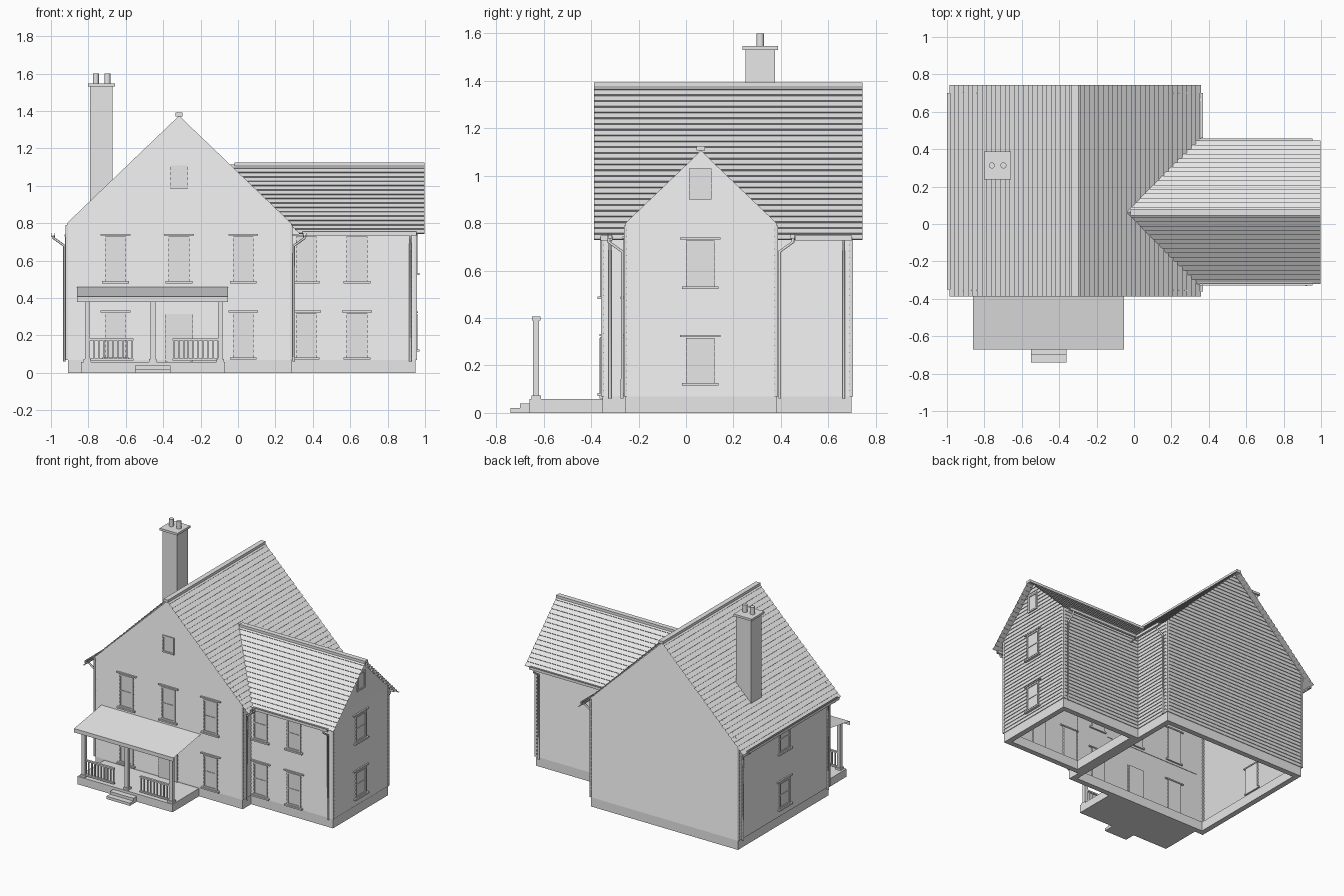
import bpy, bmesh
from mathutils import Vector as V

cube = bpy.data.objects.get("Cube")
if cube:
    bpy.data.objects.remove(cube, do_unlink=True)

grey = bpy.data.materials.new("plain_grey")
grey.use_nodes = True
grey.diffuse_color = (0.8, 0.8, 0.8, 1)
grey.node_tree.nodes["Principled BSDF"].inputs["Base Color"].default_value = (0.8, 0.8, 0.8, 1)

X, Y, Z = V((1, 0, 0)), V((0, 1, 0)), V((0, 0, 1))
RX, RY = -0.315, 0.063            # ridge lines of house and wing
MAIN_Z, WING_Z, PITCH = 1.385, 1.115, 0.985
X0, X1, XW = -0.915, 0.285, 0.95  # wall planes across
Y0, Y1 = -0.352, 0.697            # house front and back
W0, W1 = RY - 0.318, RY + 0.318   # wing front and back


def finish(name, bm):
    mesh = bpy.data.meshes.new(name)
    bm.to_mesh(mesh)
    bm.free()
    mesh.materials.append(grey)
    ob = bpy.data.objects.new(name, mesh)
    bpy.context.collection.objects.link(ob)
    return ob


def add_box(bm, lo, hi):
    lo, hi = V(lo), V(hi)
    verts = bmesh.ops.create_cube(bm, size=1)["verts"]
    for v in verts:
        v.co = V([(lo[i] + hi[i]) / 2 + v.co[i] * abs(hi[i] - lo[i]) for i in range(3)])


def boxes(name, *pairs):
    bm = bmesh.new()
    for lo, hi in pairs:
        add_box(bm, lo, hi)
    return finish(name, bm)


def quad(bm, *points):
    bm.faces.new([bm.verts.new(p) for p in points])


def ring(name, x0, x1, y0, y1, z, t):
    return boxes(name, ((x0, y0, 0), (x1, y0 + t, z)), ((x0, y1 - t, 0), (x1, y1, z)),
                 ((x0, y0 + t, 0), (x0 + t, y1 - t, z)), ((x1 - t, y0 + t, 0), (x1, y1 - t, z)))


# Clapboard wall: tilted courses, clipped to a gable if an apex is given
def siding(name, centre, along, out, half, top, apex=None, out_by=0.005):
    bm = bmesh.new()
    wide = lambda z: half if apex is None else max(0.001, min(half, half * (apex - z) / (apex - top)))
    levels, bands = [], [(0.07, top)] + ([(top, apex)] if apex else [])
    for a, b in bands:
        n = round((b - a) / 0.027)
        levels += [a + (b - a) * i / n for i in range(n)]
    levels.append(bands[-1][1])
    for a, b in zip(levels, levels[1:]):
        p, q = centre + Z * a, centre + Z * b
        u, w, lip = along * wide(a), along * wide(b), out * out_by
        quad(bm, p - u + lip, p + u + lip, q + w, q - w)
        quad(bm, p - u, p + u, p + u + lip, p - u + lip)
    return finish(name, bm)


# Shingle slope: courses from the ridge down, start() gives the upper end of each course
def shingles(name, ridge, down, along, run, start, end, rows):
    bm = bmesh.new()
    lip = (down * PITCH + Z).normalized() * 0.007
    for i in range(rows):
        s, t = run * i / rows, run * (i + 1) / rows
        p, q = ridge + down * s - Z * s * PITCH, ridge + down * t - Z * t * PITCH
        a, b = start(p.z), start(q.z)
        quad(bm, p + along * a, p + along * end, q + along * end + lip, q + along * b + lip)
        quad(bm, q + along * b + lip, q + along * end + lip, q + along * end, q + along * b)
    return finish(name, bm)


# Window: pane, sash bars, casing, sill and head trim
def window(name, centre, along, out, width, z0, z1, attic=False):
    bm = bmesh.new()

    def piece(u0, u1, a, b, depth):
        p = centre + along * u0 + Z * a - out * 0.008
        q = centre + along * u1 + Z * b + out * depth
        add_box(bm, [min(i, j) for i, j in zip(p, q)], [max(i, j) for i, j in zip(p, q)])

    h, f, mid = width / 2, 0.011, (z0 + z1) / 2
    piece(-h, h, z0, z1, 0.005)
    for s in (-1, 1):
        piece(s * h, s * (h - f), z0, z1, 0.011)
    piece(-h, h, z1 - f, z1, 0.011)
    piece(-h, h, z0, z0 + f, 0.011)
    if not attic:
        piece(-h, h, mid - 0.004, mid + 0.004, 0.009)
        piece(-h - 0.016, h + 0.016, z0 - 0.011, z0, 0.02)
        piece(-h - 0.024, h + 0.024, z1 + 0.004, z1 + 0.013, 0.012)
    return finish(name, bm)


# Foundations
ring("house_foundation", X0 + 0.005, X1, Y0, Y1, 0.07, 0.04)
ring("wing_foundation", X1, XW, W0, W1, 0.07, 0.04)

# House walls
hw, cy, hy = (X1 - X0) / 2, (Y0 + Y1) / 2, (Y1 - Y0) / 2
siding("front_wall", V((RX, Y0, 0)), X, -Y, hw, 0.8, 1.375)
siding("back_wall", V((RX, Y1, 0)), X, Y, hw, 0.8, 1.375)
siding("left_side_wall", V((X0, cy, 0)), Y, -X, hy, 0.79)
for name, a, b in (("inner_front_wall", Y0, W0), ("inner_back_wall", W1, Y1)):
    siding(name, V((X1, (a + b) / 2, 0)), Y, X, (b - a) / 2, 0.79)

# Wing walls
wc, wh = (X1 + XW) / 2, (XW - X1) / 2
siding("wing_front_wall", V((wc, W0, 0)), X, -Y, wh, 0.79)
siding("wing_back_wall", V((wc, W1, 0)), X, Y, wh, 0.79)
siding("wing_gable_wall", V((XW, RY, 0)), Y, X, (W1 - W0) / 2, 0.8, 1.105)

# Corner boards
for i, (x, y) in enumerate(((X0, Y0), (X1, Y0), (X0, Y1), (X1, Y1), (XW, W0), (XW, W1))):
    boxes(f"corner_board_{i}", ((x - 0.007, y - 0.007, 0.07), (x + 0.007, y + 0.007, 0.79)))

# Roofs, the wing roof starting at the valley
for side, s in (("left", -1), ("right", 1)):
    shingles(f"house_roof_{side}", V((RX, 0, MAIN_Z)), X * s, Y, 0.667, lambda z: -0.388, 0.743, 27)
for side, s in (("front", -1), ("back", 1)):
    shingles(f"wing_roof_{side}", V((0, RY, WING_Z)), Y * s, X, 0.378,
             lambda z: RX + (MAIN_Z - z) / PITCH - 0.01, 0.998, 16)
boxes("house_ridge_cap", ((RX - 0.018, -0.388, 1.372), (RX + 0.018, 0.743, 1.392)))
boxes("wing_ridge_cap", ((-0.02, RY - 0.018, 1.105), (0.998, RY + 0.018, 1.124)))

# Chimney with cap and two pots
boxes("chimney", ((-0.79, 0.25, 0.86), (-0.67, 0.375, 1.53)), ((-0.803, 0.238, 1.53), (-0.658, 0.387, 1.546)))
for i, x in enumerate((-0.76, -0.698)):
    bpy.ops.mesh.primitive_cylinder_add(vertices=16, radius=0.016, depth=0.055, location=(x, 0.313, 1.572))
    pot = bpy.context.object
    pot.name = f"chimney_pot_{i}"
    pot.data.materials.append(grey)
    bpy.ops.object.shade_smooth_by_angle()

# Windows by floor
low, high = (0.083, 0.32), (0.49, 0.73)
for floor, zs in (("lower", low), ("upper", high)):
    for i, x in enumerate((-0.655, RX, 0.028)):
        if floor == "upper" or x != RX:
            window(f"{floor}_front_window_{i}", V((x, Y0, 0)), X, -Y, 0.112, *zs)
    for i, x in enumerate((0.365, 0.637)):
        window(f"{floor}_wing_window_{i}", V((x, W0, 0)), X, -Y, 0.112, *zs)
    z0, z1 = zs[0] + 0.043, zs[1] - 0.004
    window(f"{floor}_gable_window", V((XW, 0.06, 0)), Y, X, 0.122, z0, z1)
    window(f"{floor}_side_window", V((X0, 0.17, 0)), Y, -X, 0.122, z0, z1)
window("front_attic_window", V((RX, Y0, 0)), X, -Y, 0.095, 0.985, 1.11, True)
window("wing_attic_window", V((XW, 0.06, 0)), Y, X, 0.095, 0.90, 1.03, True)

# Front door
boxes("front_door", ((-0.38, Y0 - 0.008, 0.06), (-0.25, Y0 + 0.008, 0.305)),
      ((-0.39, Y0 - 0.012, 0.06), (-0.376, Y0, 0.305)), ((-0.254, Y0 - 0.012, 0.06), (-0.24, Y0, 0.305)),
      ((-0.39, Y0 - 0.012, 0.30), (-0.24, Y0, 0.315)))

# Porch deck, steps and roof
boxes("porch_deck", ((-0.84, -0.66, 0), (-0.07, Y0, 0.058)))
boxes("porch_steps", ((-0.55, -0.74, 0), (-0.36, -0.66, 0.02)), ((-0.55, -0.70, 0.02), (-0.36, -0.66, 0.04)))
bm = bmesh.new()
xa, xb, yf = -0.86, -0.053, -0.672
quad(bm, (xa, yf, 0.408), (xb, yf, 0.408), (xb, Y0, 0.46), (xa, Y0, 0.46))
quad(bm, (xa, yf, 0.38), (xb, yf, 0.38), (xb, yf, 0.408), (xa, yf, 0.408))
finish("porch_roof", bm)

# Porch posts with base and capital
for i, x in enumerate((-0.805, -0.455, -0.095)):
    parts = [((x - r, -0.632 - r, a), (x + r, -0.632 + r, b))
             for r, a, b in ((0.013, 0.058, 0.39), (0.02, 0.058, 0.073), (0.018, 0.39, 0.406))]
    boxes(f"porch_post_{i}", *parts)

# Railings with square balusters
for name, a, b in (("left_railing", -0.80, -0.56), ("right_railing", -0.35, -0.10)):
    bars = [((a, -0.64, z), (b, -0.624, z + 0.011)) for z in (0.066, 0.172)]
    n = 9
    for i in range(n + 1):
        x = a + 0.006 + (b - a - 0.012) * i / n
        bars.append(((x - 0.004, -0.636, 0.07), (x + 0.004, -0.628, 0.175)))
    boxes(name, *bars)


# Gutters: open troughs under the eaves
def gutter(name, centre, along, out, length):
    bm = bmesh.new()
    for d, w, z, h in ((0, 0.018, 0, 0.003), (0, 0.003, 0, 0.02), (0.015, 0.003, 0, 0.02)):
        p = centre - along * length / 2 + out * d + Z * z
        q = centre + along * length / 2 + out * (d + w) + Z * (z + h)
        add_box(bm, [min(i, j) for i, j in zip(p, q)], [max(i, j) for i, j in zip(p, q)])
    finish(name, bm)


gutter("left_gutter", V((-0.982, 0.175, 0.727)), Y, -X, 1.05)
gutter("right_back_gutter", V((0.35, 0.58, 0.727)), Y, X, 0.24)
gutter("right_front_gutter", V((0.35, -0.335, 0.727)), Y, X, 0.05)
gutter("wing_front_gutter", V((0.65, -0.312, 0.735)), X, -Y, 0.61)
gutter("wing_back_gutter", V((0.65, 0.44, 0.735)), X, Y, 0.61)

# Downpipes: from gutter, back to the wall and down
for i, (x, y, out) in enumerate(((X0, -0.32, -X), (X0, 0.665, -X), (X1, -0.32, X), (X1, 0.665, X),
                                 (0.92, W0, -Y), (0.92, W1, Y))):
    wall, foot = V((x, y, 0)), V((x, y, 0)) + out * 0.014
    path = [wall + out * 0.07 + Z * 0.735, wall + out * 0.07 + Z * 0.72, foot + Z * 0.68, foot + Z * 0.06]
    curve = bpy.data.curves.new(f"downpipe_{i}", "CURVE")
    curve.dimensions = "3D"
    curve.bevel_depth, curve.bevel_resolution = 0.007, 1
    curve.use_fill_caps = True
    line = curve.splines.new("POLY")
    line.points.add(len(path) - 1)
    for point, p in zip(line.points, path):
        point.co = (*p, 1)
    curve.materials.append(grey)
    bpy.context.collection.objects.link(bpy.data.objects.new(f"downpipe_{i}", curve))
